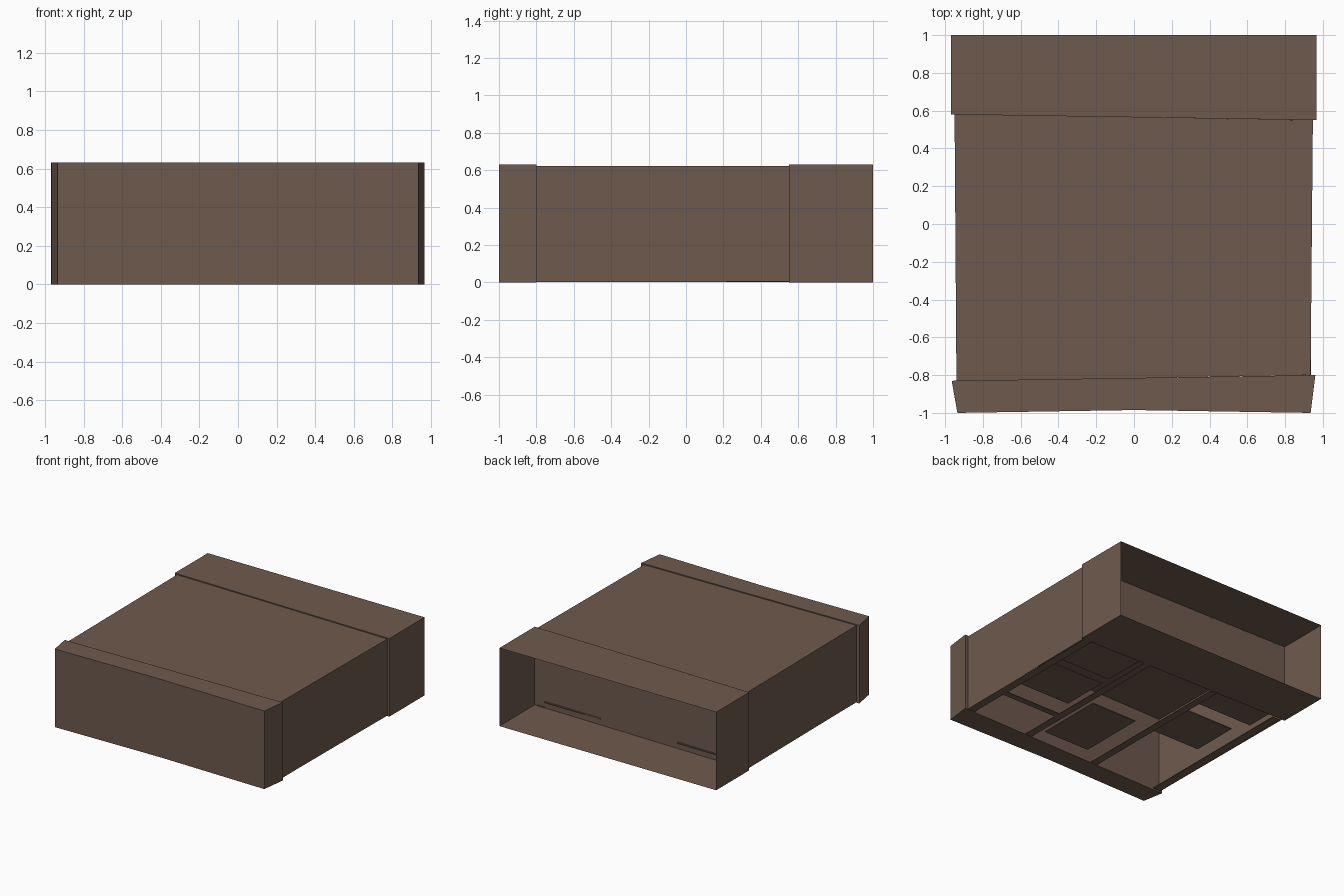
import bpy, bmesh

if "Cube" in bpy.data.objects:
    bpy.data.objects.remove(bpy.data.objects["Cube"])

# One flat brown for the whole model
brown = bpy.data.materials.new("brown")
brown.diffuse_color = (0.156, 0.102, 0.074, 1)
brown.use_nodes = True
brown.node_tree.nodes["Principled BSDF"].inputs["Base Color"].default_value = brown.diffuse_color


def prism(name, foot, z0, z1, skip=()):
    """Prism over a counter-clockwise footprint; skip removes named faces
    ('top', 'bottom' or the index of a side) to leave an open sheet shell."""
    bm = bmesh.new()
    low = [bm.verts.new((x, y, z0)) for x, y in foot]
    high = [bm.verts.new((x, y, z1)) for x, y in foot]
    n = len(foot)
    for i in range(n):
        if i not in skip:
            j = (i + 1) % n
            bm.faces.new((low[i], low[j], high[j], high[i]))
    if 'bottom' not in skip:
        bm.faces.new(low[::-1])
    if 'top' not in skip:
        bm.faces.new(high)
    me = bpy.data.meshes.new(name)
    bm.to_mesh(me)
    bm.free()
    me.materials.append(brown)
    ob = bpy.data.objects.new(name, me)
    bpy.context.collection.objects.link(ob)
    return ob


def plate(name, x0, x1, y0, y1, z0, z1):
    return prism(name, [(x0, y0), (x1, y0), (x1, y1), (x0, y1)], z0, z1)


# Back section: sheet tube open at the rear, closed by a slightly skewed wall
prism("back_section", [(-0.97, 0.58), (0.965, 0.55), (0.965, 1), (-0.97, 1)],
      0, 0.63, skip=(2,))

# Front section: flared cap with a slightly hollowed front
prism("front_section", [(-0.935, -1), (0, -0.985), (0.935, -1),
                        (0.96, -0.8), (-0.965, -0.83)], 0, 0.63)

# Middle section: top and side sheets between the two end sections
prism("middle_shell", [(-0.94, -0.83), (0.935, -0.8), (0.947, 0.55), (-0.95, 0.58)],
      0.004, 0.622, skip=(0, 2, 'bottom'))

# Underside frame: side rails and long beams
B0, B1 = 0.003, 0.008
for name, x0, x1 in (("right_rail", 0.87, 0.936), ("left_rail", -0.94, -0.87),
                     ("right_beam", 0.31, 0.37), ("left_beam", -0.33, -0.27)):
    plate(name, x0, x1, -0.815, 0.56, B0, B1)

# Short cross beam in the right bay
plate("cross_beam", 0.37, 0.87, -0.47, -0.42, B0, B1)

# Thin boards lying just above the frame
boards = [(0.37, 0.87, 0.15, 0.565), (-0.87, -0.33, 0.30, 0.585),
          (0.37, 0.87, -0.32, 0.07), (-0.80, -0.35, -0.22, 0.17),
          (-0.18, 0.23, -0.75, -0.20)]
for i, (x0, x1, y0, y1) in enumerate(boards):
    plate(f"floor_board_{i + 1}", x0, x1, y0, y1, 0.046, 0.054)
